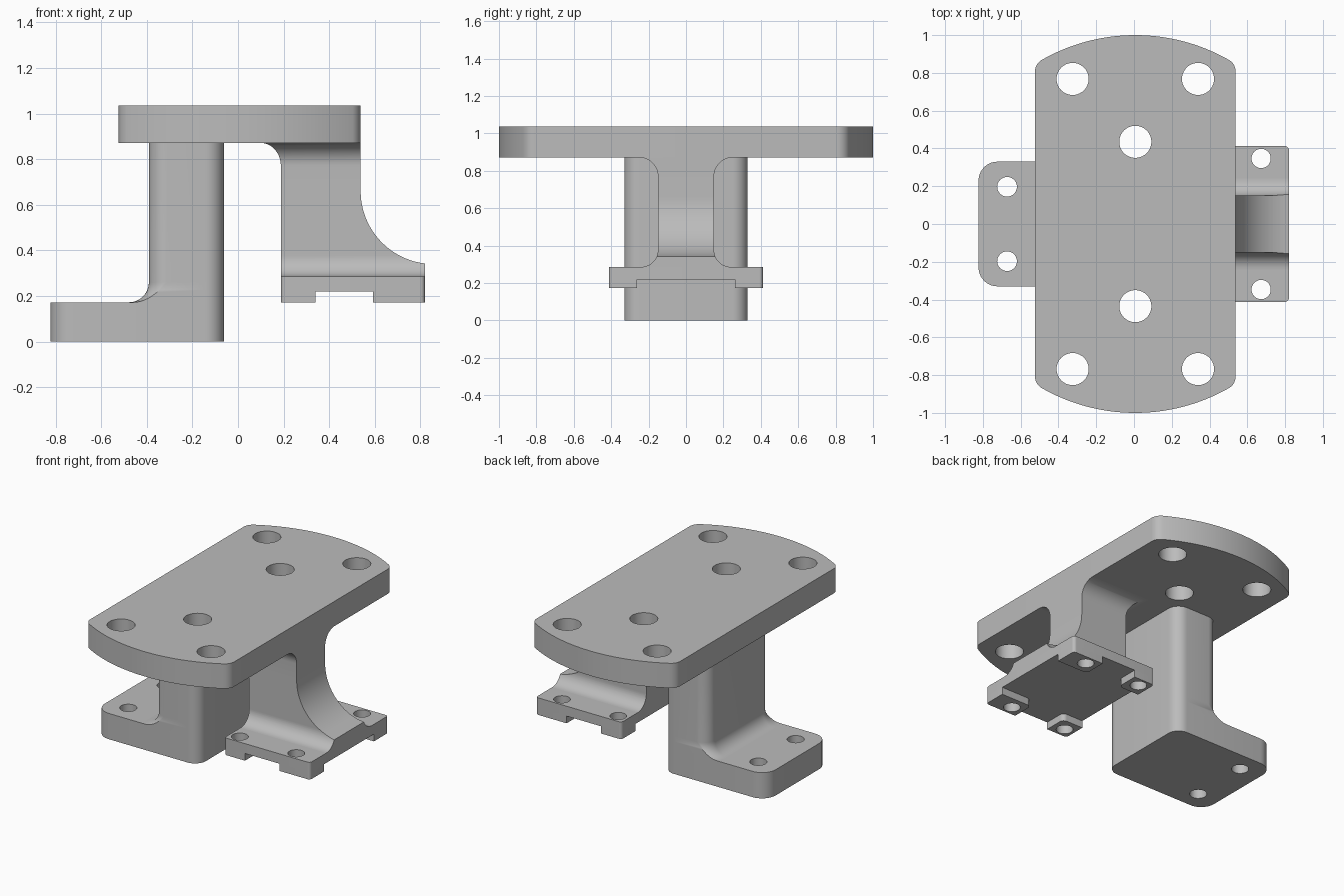
import bpy, bmesh, math
from math import pi, sin, cos, sqrt, asin

if "Cube" in bpy.data.objects:
    bpy.data.objects.remove(bpy.data.objects["Cube"])

grey = bpy.data.materials.new("plain grey")
grey.diffuse_color = (0.5, 0.5, 0.5, 1)
grey.use_nodes = True
grey.node_tree.nodes["Principled BSDF"].inputs["Base Color"].default_value = grey.diffuse_color


def arc(cx, cy, r, a0, a1, n=10):
    if r < 1e-6:
        return [(cx, cy)]
    return [(cx + r * cos(a0 + (a1 - a0) * i / n), cy + r * sin(a0 + (a1 - a0) * i / n))
            for i in range(n + 1)]


def rounded_rect(x0, x1, y0, y1, radii):
    # radii start at the +x +y corner and go counter-clockwise
    pts = []
    for i, ((x, sx), (y, sy)) in enumerate([((x1, -1), (y1, -1)), ((x0, 1), (y1, -1)),
                                            ((x0, 1), (y0, 1)), ((x1, -1), (y0, 1))]):
        r = radii[i]
        pts += arc(x + sx * r, y + sy * r, r, i * pi / 2, (i + 1) * pi / 2)
    return pts


def finish(name, bm):
    bmesh.ops.remove_doubles(bm, verts=bm.verts, dist=1e-5)
    bmesh.ops.recalc_face_normals(bm, faces=bm.faces)
    me = bpy.data.meshes.new(name)
    bm.to_mesh(me)
    bm.free()
    me.materials.append(grey)
    ob = bpy.data.objects.new(name, me)
    bpy.context.collection.objects.link(ob)
    bpy.ops.object.select_all(action='DESELECT')
    ob.select_set(True)
    bpy.context.view_layer.objects.active = ob
    bpy.ops.object.shade_smooth_by_angle(angle=math.radians(30))
    return ob


def prism(name, outline, holes, z0, z1):
    # filled 2D curve with round holes, extruded from z0 to z1
    cu = bpy.data.curves.new(name, 'CURVE')
    cu.dimensions, cu.fill_mode, cu.extrude = '2D', 'BOTH', (z1 - z0) / 2
    loops = [outline] + [arc(x, y, r, 0, 2 * pi, 40)[:-1] for x, y, r in holes]
    for loop in loops:
        sp = cu.splines.new('POLY')
        sp.points.add(len(loop) - 1)
        for p, (x, y) in zip(sp.points, loop):
            p.co = (x, y, 0, 1)
        sp.use_cyclic_u = True
    tmp = bpy.data.objects.new(name + "_curve", cu)
    bpy.context.collection.objects.link(tmp)
    bpy.context.view_layer.update()
    me = tmp.evaluated_get(bpy.context.evaluated_depsgraph_get()).to_mesh()
    bm = bmesh.new()
    bm.from_mesh(me)
    bpy.data.objects.remove(tmp)
    bpy.data.curves.remove(cu)
    bmesh.ops.translate(bm, verts=bm.verts, vec=(0, 0, (z0 + z1) / 2))
    return finish(name, bm)


def loft(name, sections):
    # sections: list of (z, outline) with equal point counts
    bm = bmesh.new()
    rings = [[bm.verts.new((x, y, z)) for x, y in pts] for z, pts in sections]
    for a, b in zip(rings, rings[1:]):
        for i in range(len(a)):
            j = (i + 1) % len(a)
            bm.faces.new((a[i], a[j], b[j], b[i]))
    bm.faces.new(rings[0])
    bm.faces.new(rings[-1])
    return finish(name, bm)


Z_TOP, Z_PLATE, Z_FOOT = 1.036, 0.871, 0.172

# Top plate: circular ends, straight sides, blended corners, six holes
PX, HALF, R = 0.007, 0.531, 0.07
cx = HALF - R
cy = sqrt((1 - R) ** 2 - cx ** 2)
a = math.atan2(cy, cx)
half = arc(cx, cy, R, 0, a) + arc(0, 0, 1, a, pi - a, 40)[1:-1] + arc(-cx, cy, R, pi - a, pi)
plate = [(x + PX, y) for x, y in half] + [(PX - x, -y) for x, y in half]
holes = [(PX + x, s * y, 0.085) for s in (1, -1) for x, y in ((-0.332, 0.768), (0.332, 0.768), (0, 0.435))]
prism("top_plate", plate, holes, Z_PLATE, Z_TOP)

# Foot of the left column
W, CR = 0.33, 0.08
prism("column_foot", rounded_rect(-0.823, -0.062, -W, W, [CR, 0.1, 0.1, CR]),
      [(-0.672, s * 0.197, 0.052) for s in (1, -1)], 0, Z_FOOT)

# Left column, flaring into the foot on its outer side
FR = 0.088


def column_section(d):
    r = CR + d
    t = asin(CR / r)          # the flare is cut flush with the sides
    return (arc(-0.062 - CR, -W + CR, CR, -pi / 2, 0) + arc(-0.062 - CR, W - CR, CR, 0, pi / 2)
            + arc(-0.391 + CR, W - CR, r, pi - t, pi) + arc(-0.391 + CR, -W + CR, r, pi, pi + t))


secs = []
for i in range(13):
    t = pi / 2 * i / 12
    secs.append((Z_FOOT + FR * (1 - cos(t)), column_section(FR * (1 - sin(t)))))
secs.append((Z_PLATE, column_section(0)))
loft("column", secs)

# Right web: fillets at top and bottom, curved outer edge
Z_BR, TR, BR, AR = 0.286, 0.1, 0.09, 0.32
AX, AZ = 0.538 + AR, 0.66


def flare(z):
    d = 0.0
    if z > Z_PLATE - TR:
        d = TR - sqrt(max(0, TR ** 2 - (z - Z_PLATE + TR) ** 2))
    return d


def web_section(z):
    w = 0.15 + flare(z)
    if z < Z_BR + BR:
        w += BR - sqrt(max(0, BR ** 2 - (Z_BR + BR - z) ** 2))
    left = 0.188 - flare(z) * 0.88
    right = 0.538
    if z < AZ:
        right = min(0.82, AX - sqrt(max(0, AR ** 2 - (AZ - z) ** 2)))
    return [(left, -w), (right, -w), (right, w), (left, w)]


zs = {Z_BR, Z_PLATE, AZ - sqrt(AR ** 2 - (AX - 0.82) ** 2)}
for i in range(13):
    t = pi / 2 * i / 12
    zs |= {Z_BR + BR * (1 - cos(t)), Z_PLATE - TR * (1 - sin(t))}
for i in range(25):
    zs.add(AZ - AR * sin(pi / 2 * i / 24))
zs = sorted(z for z in zs if z >= Z_BR)
zs = [z for i, z in enumerate(zs) if i == 0 or z - zs[i - 1] > 1e-4]
loft("web", [(z, web_section(z)) for z in zs])

# Flange under the web, with four bolt holes
bolts = [(x, s * 0.347, 0.051) for x in (0.257, 0.673) for s in (1, -1)]
prism("flange", rounded_rect(0.188, 0.82, -0.412, 0.412, [0.02] * 4), bolts, 0.22, Z_BR)

# Corner pads below the flange, rounded on the inner corner
for side, x0, x1, bx in (("inner", 0.188, 0.34, 0.257), ("outer", 0.593, 0.82, 0.673)):
    for s, end in ((1, "back"), (-1, "front")):
        y0, y1 = sorted((s * 0.262, s * 0.412))
        radii = [0.0] * 4
        inner = {("inner", 1): 3, ("inner", -1): 0, ("outer", 1): 2, ("outer", -1): 1}[(side, s)]
        outer = (inner + 2) % 4
        radii[inner], radii[outer] = 0.03, 0.02
        prism(f"pad_{side}_{end}", rounded_rect(x0, x1, y0, y1, radii),
              [(bx, s * 0.347, 0.051)], Z_FOOT, 0.22)
